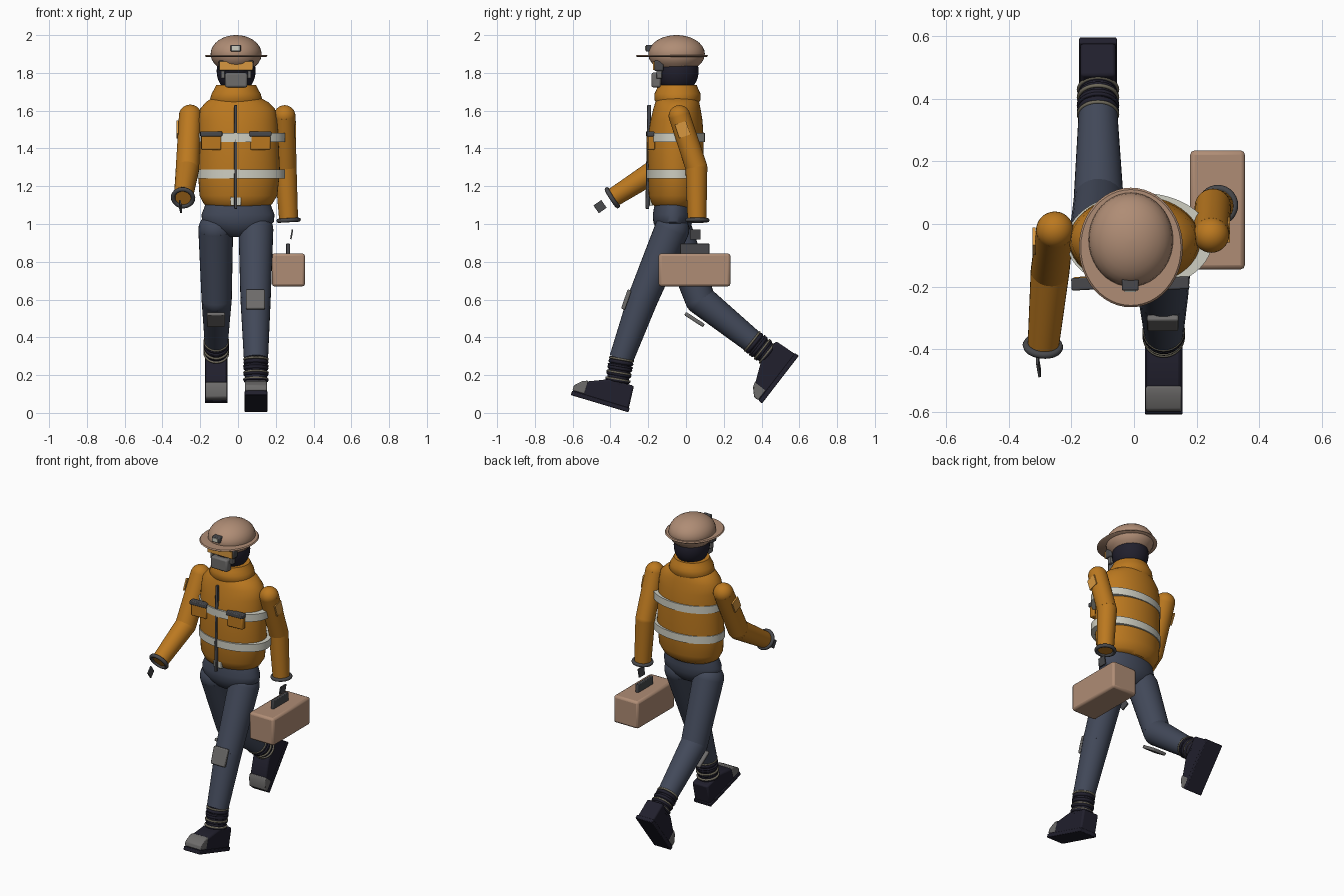
import bpy, bmesh, math
from mathutils import Vector, Matrix

if "Cube" in bpy.data.objects:
    bpy.data.objects.remove(bpy.data.objects["Cube"])

COLOURS = {
    "jacket_orange": (0.50, 0.19, 0.014), "patch_orange": (0.68, 0.31, 0.05),
    "tan": (0.43, 0.265, 0.178), "trouser_navy": (0.055, 0.067, 0.102),
    "boot_black": (0.015, 0.014, 0.026), "grey": (0.155, 0.15, 0.147),
    "dark_grey": (0.065, 0.066, 0.072), "pale": (0.62, 0.62, 0.54),
    "khaki": (0.16, 0.145, 0.105),
}
MATS = {}
for key, c in COLOURS.items():
    MATS[key] = bpy.data.materials.new(key)
    MATS[key].diffuse_color = (*c, 1)


def finish(name, bm, mat, bevel=0.0, smooth=True):
    bmesh.ops.recalc_face_normals(bm, faces=bm.faces)
    me = bpy.data.meshes.new(name)
    bm.to_mesh(me)
    bm.free()
    ob = bpy.data.objects.new(name, me)
    bpy.context.collection.objects.link(ob)
    me.materials.append(MATS[mat])
    if bevel:
        m = ob.modifiers.new("bevel", "BEVEL")
        m.width, m.segments = bevel, 2
    if smooth:
        bpy.ops.object.select_all(action="DESELECT")
        ob.select_set(True)
        bpy.context.view_layer.objects.active = ob
        bpy.ops.object.shade_smooth_by_angle(angle=math.radians(40))
    return ob


def box(name, centre, size, mat, bevel=0.0, rot=(0, 0, 0)):
    bm = bmesh.new()
    m = Matrix.Translation(centre)
    for axis, a in zip("XYZ", rot):
        m = m @ Matrix.Rotation(math.radians(a), 4, axis)
    bmesh.ops.create_cube(bm, size=1, matrix=m @ Matrix.Diagonal((*size, 1)))
    return finish(name, bm, mat, bevel, smooth=bevel > 0)


def loft(name, sections, mat, n=40):
    """Stack of ellipses (cx, cy, z, rx, ry), capped at both ends."""
    bm = bmesh.new()
    rings = [[bm.verts.new((cx + rx * math.cos(2 * math.pi * i / n),
                            cy + ry * math.sin(2 * math.pi * i / n), z))
              for i in range(n)] for cx, cy, z, rx, ry in sections]
    for a, b in zip(rings, rings[1:]):
        for i in range(n):
            j = (i + 1) % n
            bm.faces.new((a[i], a[j], b[j], b[i]))
    bm.faces.new(rings[0])
    bm.faces.new(rings[-1])
    return finish(name, bm, mat)


def limb(name, pts, radii, mat, round_from=0):
    """Tapered tubes between the points with round joints."""
    bm = bmesh.new()
    pts = [Vector(p) for p in pts]
    for p, q, r0, r1 in zip(pts, pts[1:], radii, radii[1:]):
        d = q - p
        m = Matrix.Translation((p + q) / 2) @ d.to_track_quat("Z", "Y").to_matrix().to_4x4()
        bmesh.ops.create_cone(bm, cap_ends=True, segments=28, radius1=r0,
                              radius2=r1, depth=d.length, matrix=m)
    for p, r in list(zip(pts, radii))[round_from:-1]:
        bmesh.ops.create_uvsphere(bm, u_segments=28, v_segments=16, radius=r,
                                  matrix=Matrix.Translation(p))
    return finish(name, bm, mat)


def ring(name, centre, axis, major, minor, mat):
    q = Vector(axis).to_track_quat("Z", "Y")
    bpy.ops.mesh.primitive_torus_add(location=centre, rotation=q.to_euler(),
                                     major_radius=major, minor_radius=minor,
                                     major_segments=32, minor_segments=8)
    ob = bpy.context.object
    ob.name = name
    ob.data.materials.append(MATS[mat])
    bpy.ops.object.shade_smooth_by_angle(angle=math.radians(60))


# Helmet: dome, brim and lamp
loft("helmet_dome", [(-0.01, -0.05, 1.90 + 0.1 * math.sin(math.radians(a)),
                      0.135 * math.cos(math.radians(a)), 0.15 * math.cos(math.radians(a)))
                     for a in (-45, -30, -15, 0, 12, 24, 36, 48, 60, 70, 80, 88)], "tan")
loft("helmet_brim", [(-0.01, -0.075, 1.885, 0.160, 0.185), (-0.01, -0.075, 1.89, 0.166, 0.191),
                     (-0.01, -0.075, 1.896, 0.160, 0.185)], "tan", 48)
box("lamp_body", (-0.012, -0.19, 1.93), (0.054, 0.045, 0.036), "dark_grey", 0.005)
box("lamp_lens", (-0.012, -0.214, 1.93), (0.038, 0.006, 0.024), "pale")

# Head, goggles and breathing mask
bm = bmesh.new()
bmesh.ops.create_uvsphere(bm, u_segments=32, v_segments=20, radius=1,
                          matrix=Matrix.Translation((-0.01, -0.045, 1.81)) @ Matrix.Diagonal((0.103, 0.112, 0.12, 1)))
finish("head", bm, "boot_black")
box("goggle_frame", (-0.01, -0.143, 1.838), (0.185, 0.05, 0.056), "dark_grey", 0.008)
box("goggle_lens", (-0.01, -0.170, 1.838), (0.175, 0.008, 0.044), "patch_orange")
box("mask", (-0.01, -0.158, 1.762), (0.118, 0.05, 0.078), "grey", 0.01)
for s in (-1, 1):
    box("mask_strap", (-0.01 + s * 0.07, -0.142, 1.80), (0.02, 0.03, 0.06), "grey", 0.004)

# Jacket body, collar and reflective bands
loft("jacket", [(0, -0.055, 1.088, 0.155, 0.105), (0, -0.055, 1.105, 0.18, 0.125),
                (0.002, -0.055, 1.15, 0.206, 0.142), (0.005, -0.055, 1.28, 0.217, 0.147),
                (0.003, -0.055, 1.45, 0.211, 0.149), (0, -0.05, 1.55, 0.208, 0.137),
                (-0.002, -0.048, 1.61, 0.198, 0.125), (-0.005, -0.046, 1.645, 0.165, 0.116),
                (-0.01, -0.045, 1.67, 0.125, 0.108)], "jacket_orange", 48)
loft("collar", [(-0.01, -0.045, 1.635, 0.13, 0.11), (-0.01, -0.045, 1.66, 0.138, 0.123),
                (-0.01, -0.045, 1.69, 0.130, 0.122), (-0.01, -0.045, 1.71, 0.118, 0.112),
                (-0.01, -0.045, 1.735, 0.106, 0.102)], "jacket_orange")
for z0, z1, label in ((1.435, 1.482, "chest_band"), (1.24, 1.288, "waist_band")):
    loft(label, [(0.017, -0.055, z, 0.233, 0.155) for z in (z0, z1)], "pale", 64)
box("zip", (-0.012, -0.200, 1.355), (0.016, 0.02, 0.55), "dark_grey", 0.004, (-1, 0, 0))
box("buckle", (-0.012, -0.183, 1.12), (0.058, 0.02, 0.046), "pale", 0.004)
for s, x in ((-1, -0.142), (1, 0.118)):
    box("pocket", (x, -0.185, 1.43), (0.105, 0.036, 0.075), "jacket_orange", 0.006, (0, 0, 3))
    box("pocket_flap", (x, -0.19, 1.477), (0.116, 0.04, 0.026), "dark_grey", 0.005, (0, 0, 3))

# Sleeves, cuffs, arm patches and hand plates
limb("right_sleeve", [(-0.253, -0.02, 1.572), (-0.268, -0.15, 1.29), (-0.29, -0.39, 1.137)],
     (0.06, 0.062, 0.05), "jacket_orange")
ring("right_cuff", (-0.291, -0.39, 1.139), (-0.02, -0.24, -0.155), 0.053, 0.012, "dark_grey")
limb("left_sleeve", [(0.247, -0.035, 1.572), (0.252, 0.055, 1.30), (0.268, 0.058, 1.02)],
     (0.057, 0.058, 0.05), "jacket_orange")
ring("left_cuff", (0.268, 0.06, 1.02), (0.016, 0.0, -0.28), 0.054, 0.011, "dark_grey")
box("left_arm_patch", (0.303, -0.018, 1.5), (0.009, 0.062, 0.075), "patch_orange", 0, (18, 0, 0))
box("right_arm_patch", (-0.320, -0.055, 1.5), (0.009, 0.062, 0.075), "patch_orange", 0, (-25, 0, 0))
box("right_hand_plate", (-0.305, -0.455, 1.092), (0.008, 0.05, 0.05), "dark_grey", 0, (35, 0, 8))
box("left_hand_plate", (0.284, 0.05, 0.945), (0.008, 0.055, 0.052), "dark_grey", 0, (0, 10, 0))

# Tool case
box("case", (0.267, 0.045, 0.757), (0.175, 0.38, 0.175), "tan", 0.014)
box("case_handle", (0.265, 0.047, 0.868), (0.02, 0.155, 0.056), "dark_grey", 0.004)

# Trousers
loft("hips", [(0, -0.07, 0.93, 0.05, 0.04), (0, -0.07, 0.945, 0.095, 0.065),
              (0, -0.07, 0.975, 0.15, 0.09), (0, -0.07, 1.01, 0.19, 0.103),
              (0, -0.07, 1.05, 0.193, 0.106), (0, -0.065, 1.11, 0.17, 0.1)], "trouser_navy")
limb("left_leg", [(0.095, -0.075, 0.97), (0.093, -0.23, 0.6), (0.095, -0.343, 0.285)],
     (0.092, 0.08, 0.064), "trouser_navy")
limb("right_leg", [(-0.118, -0.06, 0.97), (-0.113, 0.075, 0.6), (-0.115, 0.355, 0.375)],
     (0.092, 0.08, 0.062), "trouser_navy")
box("left_knee_pad", (0.092, -0.316, 0.6), (0.1, 0.022, 0.108), "grey", 0.006, (-19, 0, 0))
box("right_knee_pad", (-0.117, 0.045, 0.494), (0.095, 0.02, 0.118), "grey", 0.006, (57, 0, 0))


def boot(side, x, heel, toe_dir, ankle_top, ankle_end):
    """Boot built from side profiles (u to the toe, v up) across its width."""
    u = Vector((0, *toe_dir)).normalized()
    v = Vector((0, u.z, -u.y))
    origin = Vector((x, *heel))

    def slab(name, profile, half, mat, bevel):
        bm = bmesh.new()
        a, b = ([bm.verts.new(origin + u * pu + v * pv + Vector((s * half, 0, 0)))
                 for pu, pv in profile] for s in (-1, 1))
        bm.faces.new(a)
        bm.faces.new(b)
        for i in range(len(a)):
            j = (i + 1) % len(a)
            bm.faces.new((a[i], a[j], b[j], b[i]))
        finish(side + name, bm, mat, bevel)

    slab("_boot", [(0.004, 0.015), (0.312, 0.015), (0.314, 0.05), (0.275, 0.086),
                   (0.15, 0.138), (0.012, 0.143)], 0.056, "boot_black", 0.01)
    slab("_sole", [(0, 0), (0.318, 0), (0.318, 0.024), (0, 0.024)], 0.06, "boot_black", 0.004)
    slab("_toe_cap", [(0.25, 0.026), (0.317, 0.026), (0.318, 0.053), (0.28, 0.09),
                      (0.25, 0.1)], 0.0575, "grey", 0.006)
    # Ankle shaft with gathered rings
    p, q = Vector((x, *ankle_top)), Vector((x, *ankle_end))
    limb(side + "_ankle", [p, q], (0.06, 0.058), "boot_black", 1)
    for i in range(4):
        c = p.lerp(q, 0.06 + 0.25 * i)
        ring(side + "_ankle_ring", c, q - p, 0.062, 0.006, "khaki" if i != 1 else "boot_black")
        ring(side + "_ankle_fold", c.lerp(q, 0.12), q - p, 0.056, 0.011, "boot_black")


boot("left", 0.095, (-0.305, 0.003), (-0.958, 0.287), (-0.340, 0.292), (-0.365, 0.15))
boot("right", -0.115, (0.597, 0.302), (-0.61, -0.79), (0.345, 0.383), (0.45, 0.30))

for m in bpy.data.materials:
    if m.users and not m.is_grease_pencil:
        m.use_nodes = True
        m.node_tree.nodes["Principled BSDF"].inputs["Base Color"].default_value = m.diffuse_color
